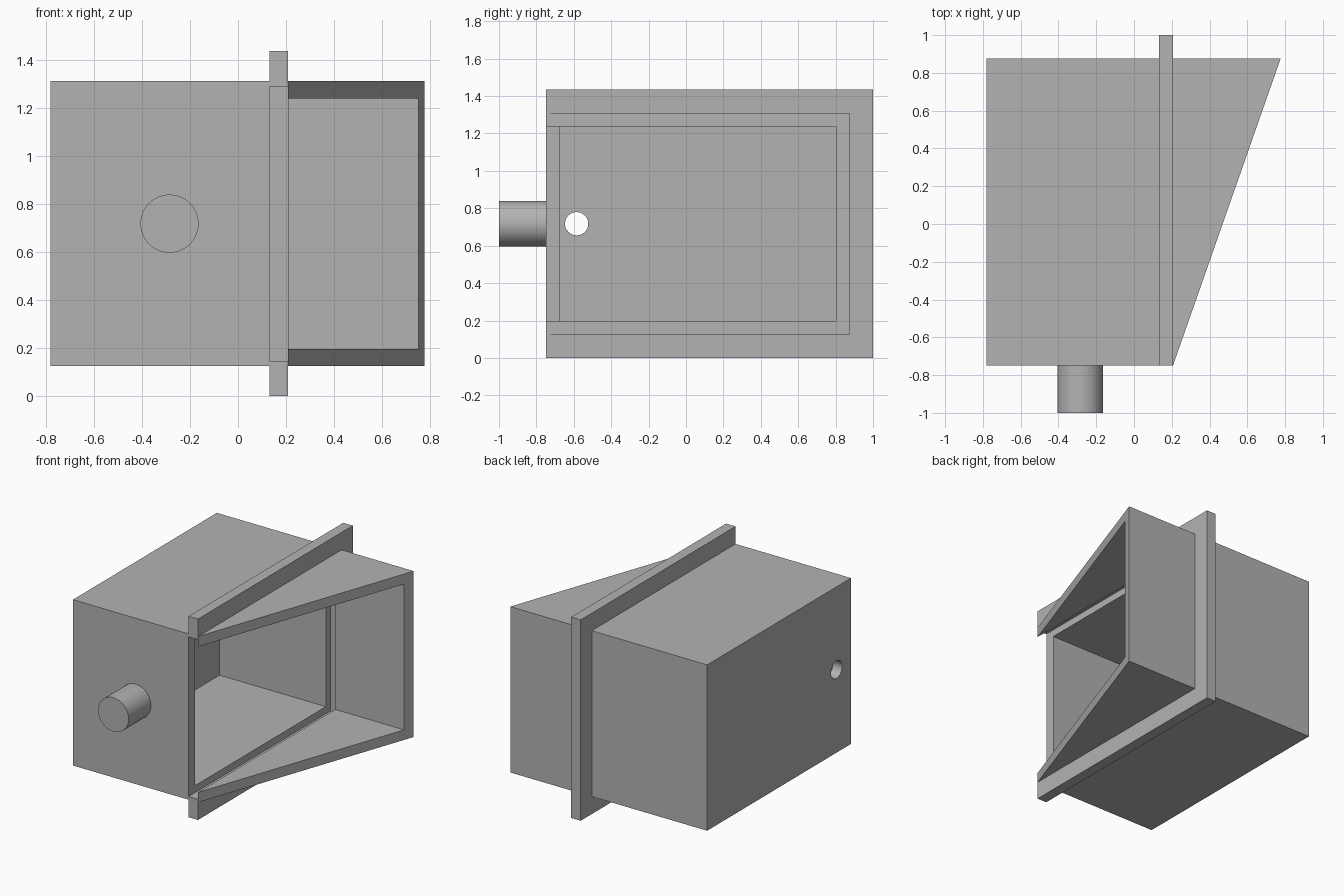
import bpy
import bmesh
from math import pi
from mathutils import Matrix, Vector

cube = bpy.data.objects.get("Cube")
if cube:
    bpy.data.objects.remove(cube, do_unlink=True)

grey = bpy.data.materials.new("light grey")
grey.use_nodes = True
colour = (0.45, 0.45, 0.45, 1)
grey.diffuse_color = colour
grey.node_tree.nodes["Principled BSDF"].inputs["Base Color"].default_value = colour

FRONT, BACK = -0.748, 0.875      # housing extent along y
BOTTOM, TOP = 0.125, 1.31        # housing extent along z
LEFT, RIM, MOUTH, TIP = -0.78, 0.132, 0.207, 0.776   # stations along x
WALL = 0.072
MID_Z = (BOTTOM + TOP) / 2


def finish(name, bm):
    bmesh.ops.recalc_face_normals(bm, faces=bm.faces)
    mesh = bpy.data.meshes.new(name)
    bm.to_mesh(mesh)
    bm.free()
    mesh.materials.append(grey)
    obj = bpy.data.objects.new(name, mesh)
    bpy.context.collection.objects.link(obj)
    return obj


def channel(x0, x1, back, low, high, thick):
    """C-shaped section, open to the front, extruded along x."""
    inner = back - thick
    section = [(FRONT, low), (back, low), (back, high), (FRONT, high),
               (FRONT, high - thick), (inner, high - thick),
               (inner, low + thick), (FRONT, low + thick)]
    bm = bmesh.new()
    face = bm.faces.new([bm.verts.new((x0, y, z)) for y, z in section])
    new = bmesh.ops.extrude_face_region(bm, geom=[face])["geom"]
    bmesh.ops.translate(bm, vec=(x1 - x0, 0, 0),
                        verts=[v for v in new if isinstance(v, bmesh.types.BMVert)])
    return bm


def cylinder(name, centre, radius, length, axis):
    bm = bmesh.new()
    turn = Matrix.Rotation(pi / 2, 4, axis)
    bmesh.ops.create_cone(bm, cap_ends=True, segments=48, radius1=radius,
                          radius2=radius, depth=length,
                          matrix=Matrix.Translation(centre) @ turn)
    return finish(name, bm)


def smooth(obj):
    bpy.ops.object.select_all(action="DESELECT")
    obj.select_set(True)
    bpy.context.view_layer.objects.active = obj
    bpy.ops.object.shade_smooth_by_angle()


# Hollow housing, open towards the rim
bm = bmesh.new()
size = Vector((RIM - LEFT, BACK - FRONT, TOP - BOTTOM))
centre = Vector((RIM + LEFT, BACK + FRONT, TOP + BOTTOM)) / 2
bmesh.ops.create_cube(bm, size=1,
                      matrix=Matrix.Translation(centre) @ Matrix.Diagonal(size).to_4x4())
bmesh.ops.delete(bm, geom=[f for f in bm.faces if f.normal.x > 0.5], context="FACES")
housing = finish("housing", bm)
shell = housing.modifiers.new("walls", "SOLIDIFY")
shell.thickness = WALL
shell.offset = -1
shell.use_even_offset = True

# Round hole through the end wall
cutter = cylinder("hole_cutter", (LEFT, -0.585, MID_Z), 0.062, 0.4, "Y")
hole = housing.modifiers.new("hole", "BOOLEAN")
hole.operation = "DIFFERENCE"
hole.solver = "EXACT"
hole.object = cutter
bpy.context.view_layer.objects.active = housing
for name in ("walls", "hole"):
    bpy.ops.object.modifier_apply(modifier=name)
bpy.data.objects.remove(cutter, do_unlink=True)
smooth(housing)

# Mounting flange
finish("flange", channel(RIM, MOUTH, 1.0, 0.0, 1.435, 0.147))

# Hood, sliced off at a slant
bm = channel(MOUTH, TIP, BACK, BOTTOM, TOP, WALL)
slant = Vector((BACK - FRONT, MOUTH - TIP, 0)).normalized()
cut = bmesh.ops.bisect_plane(bm, geom=bm.verts[:] + bm.edges[:] + bm.faces[:],
                             plane_co=(TIP, BACK, 0), plane_no=slant,
                             clear_outer=True, dist=0.0001)
bmesh.ops.holes_fill(bm, edges=[e for e in bm.edges if e.is_boundary], sides=0)
finish("hood", bm)

# Front spigot
smooth(cylinder("spigot", (-0.285, (FRONT - 1) / 2, MID_Z), 0.121, 1 + FRONT, "X"))
